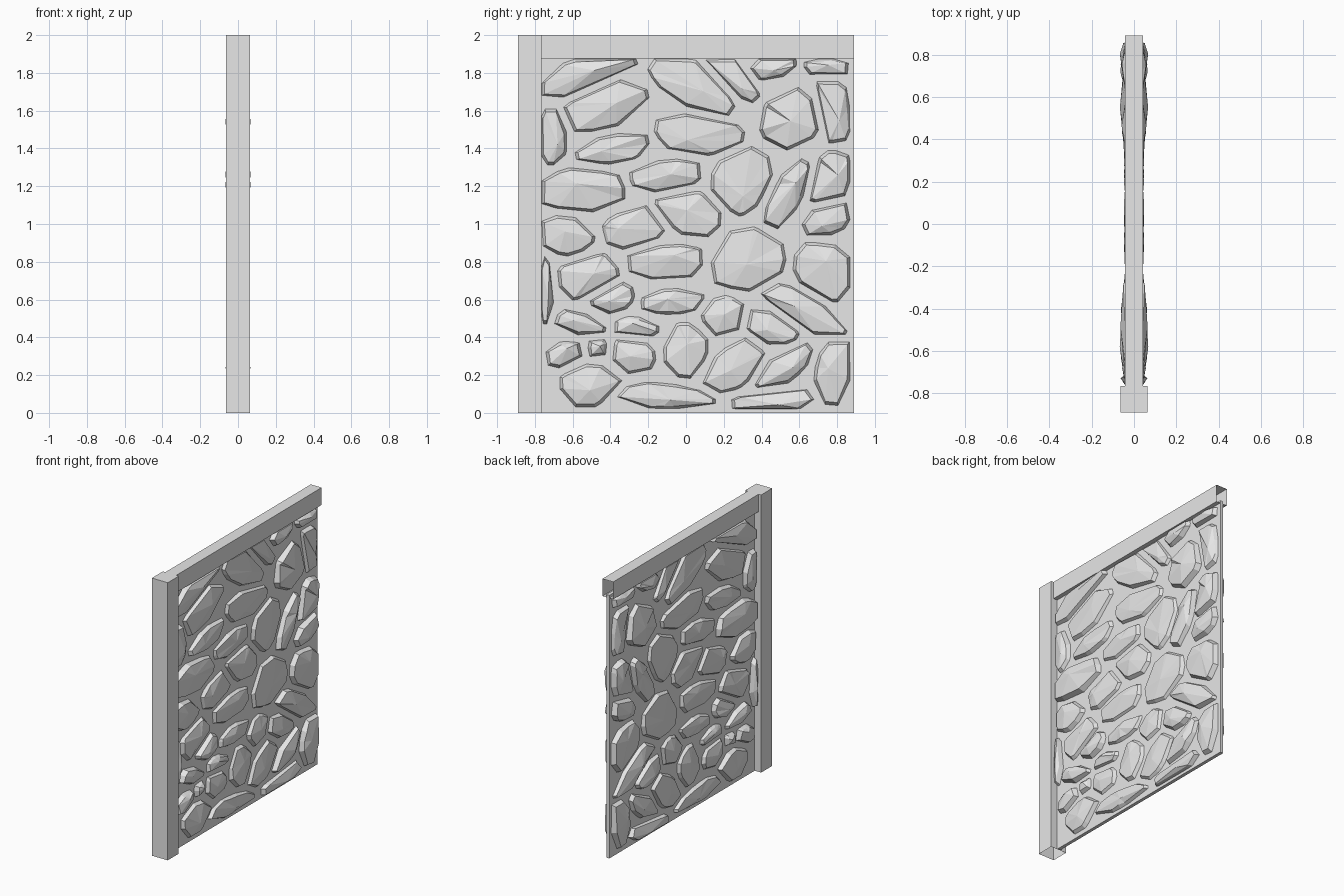
import bpy, bmesh, math, random
from mathutils import Vector, Matrix

random.seed(4)

cube = bpy.data.objects.get("Cube")
if cube:
    bpy.data.objects.remove(cube, do_unlink=True)

grey = bpy.data.materials.new("stone_grey")
grey.use_nodes = True
colour = (0.8, 0.8, 0.8, 1)
grey.diffuse_color = colour
grey.node_tree.nodes["Principled BSDF"].inputs["Base Color"].default_value = colour

PANEL_X = 0.012
BEAM_Z = 1.875
POST_Y = -0.765
END_Y = 0.89
MORTAR = 0.036


def add_object(name, bm):
    mesh = bpy.data.meshes.new(name)
    bm.to_mesh(mesh)
    bm.free()
    mesh.materials.append(grey)
    obj = bpy.data.objects.new(name, mesh)
    bpy.context.collection.objects.link(obj)
    return obj


def add_box(name, half_x, y_range, z_range, open_side=None):
    """Box centred on x; the face pointing along open_side is left out."""
    (y0, y1), (z0, z1) = y_range, z_range
    bm = bmesh.new()
    place = Matrix.Translation((0, (y0 + y1) / 2, (z0 + z1) / 2))
    size = Matrix.Diagonal((2 * half_x, y1 - y0, z1 - z0, 1))
    bmesh.ops.create_cube(bm, size=1, matrix=place @ size)
    bm.normal_update()
    if open_side:
        hole = [f for f in bm.faces if f.normal.dot(Vector(open_side)) > 0.9]
        bmesh.ops.delete(bm, geom=hole, context='FACES')
    return add_object(name, bm)


# Frame and thin backing panel
add_box("corner_post", 0.063, (-END_Y, POST_Y), (0, 2), (0, 0, -1))
add_box("top_beam", 0.043, (POST_Y, END_Y), (BEAM_Z, 2), (0, 1, 0))
add_box("backing_panel", PANEL_X, (POST_Y, END_Y), (0, BEAM_Z + 0.02))

# Stones of each course: centre y, centre z, half length, half width, tilt
upper_courses = [
    (-.53, 1.79, .28, .10, 20), (.04, 1.74, .25, .12, -35),
    (.24, 1.79, .19, .08, -48), (.46, 1.83, .13, .06, 10),
    (.74, 1.83, .12, .05, -5), (-.42, 1.63, .23, .13, 14),
    (-.71, 1.46, .08, .15, 0), (-.39, 1.40, .20, .08, 12),
    (.07, 1.48, .24, .11, -10), (.55, 1.55, .17, .14, 25),
    (.78, 1.60, .17, .09, 100),
]
middle_courses = [
    (-.55, 1.18, .23, .12, 0), (-.11, 1.25, .19, .09, 5),
    (.29, 1.24, .18, .15, 60), (.54, 1.16, .20, .08, 62),
    (.77, 1.24, .15, .10, 70), (.75, 1.03, .14, .09, 25),
    (.01, 1.06, .18, .12, -5), (-.63, .94, .15, .11, -10),
    (-.27, .98, .17, .10, 15), (.33, .81, .20, .17, 10),
    (.73, .76, .17, .14, -40), (-.11, .80, .20, .09, 3),
    (-.52, .72, .17, .11, 10), (-.74, .65, .18, .04, 90),
]
lower_courses = [
    (-.39, .61, .12, .08, 15), (-.07, .59, .17, .07, 3),
    (.20, .52, .12, .10, 15), (.63, .54, .25, .09, -30),
    (-.56, .47, .14, .06, -12), (-.26, .45, .12, .06, -5),
    (.45, .45, .15, .09, -28), (-.64, .31, .10, .07, 10),
    (-.47, .34, .06, .06, 30), (-.28, .30, .12, .10, -25),
    (0, .33, .15, .12, 90), (.25, .24, .18, .11, 40),
    (.52, .24, .18, .08, 38), (.78, .22, .18, .10, 85),
    (-.50, .15, .17, .12, 0), (-.12, .09, .28, .07, -3),
    (.46, .07, .22, .06, 5),
]
stones = upper_courses + middle_courses + lower_courses
directions = [Vector((math.cos(math.radians(a)), math.sin(math.radians(a))))
              for a in range(0, 360, 6)]


def reach(stone, n):
    """How far the stone's ellipse extends along direction n."""
    _, _, a, b, tilt = stone
    t = math.radians(tilt)
    along = n.x * math.cos(t) + n.y * math.sin(t)
    across = n.y * math.cos(t) - n.x * math.sin(t)
    return math.hypot(a * along, b * across)


def joint(stone, other):
    """Line with the best clearance between two stones: normal and offset."""
    c, o = Vector(stone[:2]), Vector(other[:2])

    def clearance(n):
        return (o - c).dot(n) - reach(stone, n) - reach(other, n)

    n = max(directions, key=clearance)
    offset = c.dot(n) + reach(stone, n) + clearance(n) / 2
    return n, offset - MORTAR / 2


def clip(poly, n, offset):
    """Keep the part of a polygon behind a line."""
    kept = []
    for p, q in zip(poly, poly[1:] + poly[:1]):
        dp, dq = p.dot(n) - offset, q.dot(n) - offset
        if dp <= 0:
            kept.append(p)
        if dp * dq < 0:
            kept.append(p.lerp(q, dp / (dp - dq)))
    return kept


def outline(stone):
    """Chopped-corner block, trimmed to the joints and the panel edges."""
    y, z, a, b, tilt = stone
    t = math.radians(tilt)
    chop = [random.uniform(0.1, 0.7) for _ in range(8)]
    local = [(a, b * chop[0]), (a * chop[1], b), (-a * chop[2], b), (-a, b * chop[3]),
             (-a, -b * chop[4]), (-a * chop[5], -b), (a * chop[6], -b), (a, -b * chop[7])]
    poly = [Vector((y + u * math.cos(t) - v * math.sin(t),
                    z + u * math.sin(t) + v * math.cos(t))) for u, v in local]
    lines = [joint(stone, other) for other in stones if other is not stone]
    lines += [(Vector((1, 0)), 0.87), (Vector((-1, 0)), -POST_Y),
              (Vector((0, 1)), BEAM_Z), (Vector((0, -1)), -0.02)]
    for n, offset in lines:
        poly = clip(poly, n, offset)
    return [p for p, q in zip(poly, poly[1:] + poly[:1]) if (p - q).length > 0.018]


# Faceted stones: steep sides, then facets rising to an off-centre peak
bm = bmesh.new()
for stone in stones:
    poly = outline(stone)
    if len(poly) < 3:
        continue
    centre = sum(poly, Vector((0, 0))) / len(poly)
    height = 0.048 if abs(stone[0]) < 0.35 else random.uniform(0.052, 0.068)
    base = [bm.verts.new((PANEL_X - 0.004, p.x, p.y)) for p in poly]
    rim = []
    for p in poly:
        r = p + (centre - p).normalized() * 0.018
        rim.append(bm.verts.new((height * random.uniform(0.55, 0.8), r.x, r.y)))
    peak = centre.lerp(random.choice(poly), random.uniform(0.1, 0.35))
    top = bm.verts.new((height, peak.x, peak.y))
    for i in range(len(poly)):
        j = (i + 1) % len(poly)
        bm.faces.new((base[i], base[j], rim[j], rim[i]))
        bm.faces.new((rim[i], rim[j], top))
field_stones = add_object("field_stones", bm)

# Same stones on the other face of the wall
mirror = field_stones.modifiers.new("both_faces", 'MIRROR')
mirror.use_axis = (True, False, False)
mirror.use_mirror_merge = False
